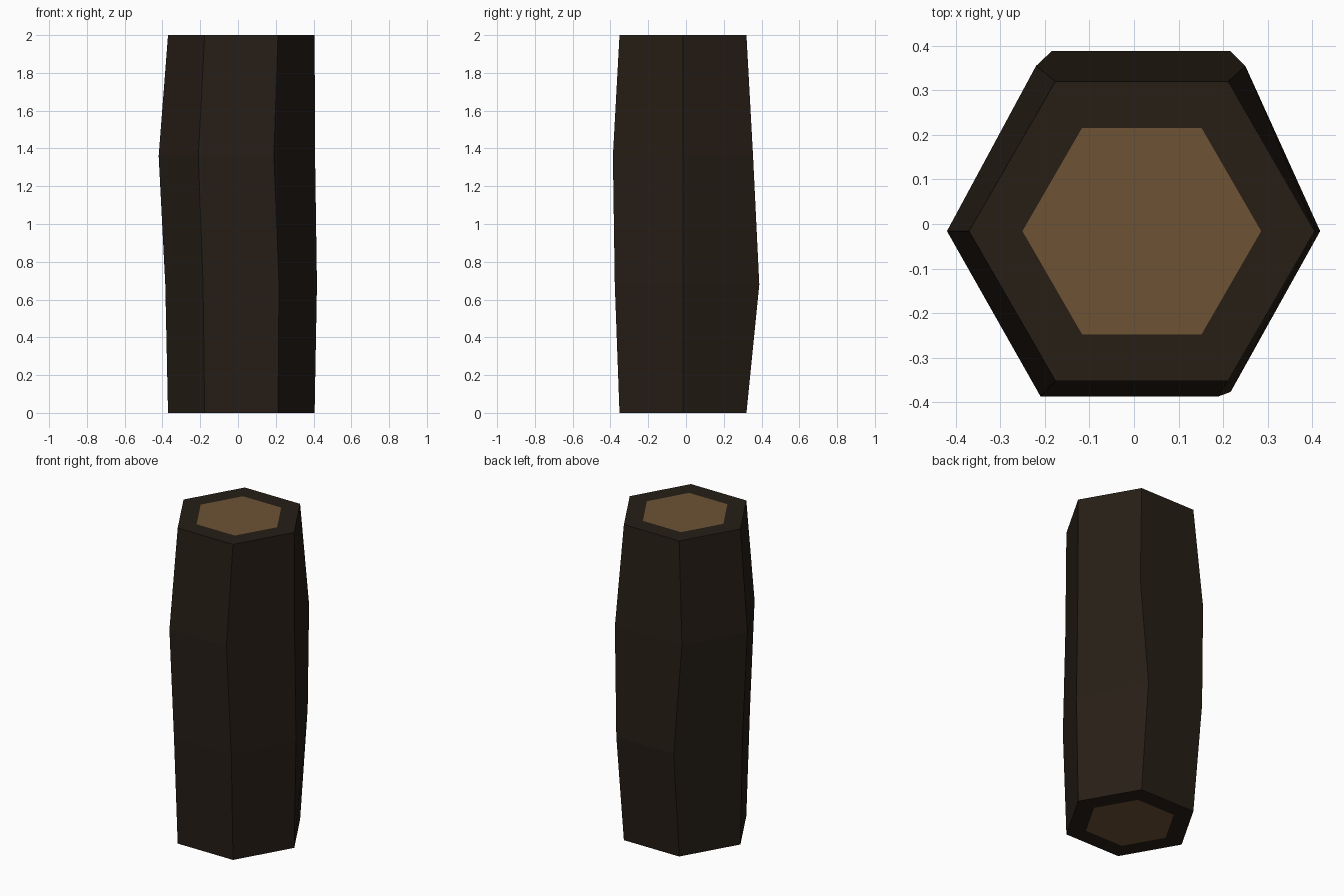
import bpy, bmesh
from math import cos, sin, radians

if "Cube" in bpy.data.objects:
    bpy.data.objects.remove(bpy.data.objects["Cube"])

CX, CY = 0.0175, -0.016


def material(name, rgb):
    m = bpy.data.materials.new(name)
    m.diffuse_color = (*rgb, 1)
    m.use_nodes = True
    m.node_tree.nodes["Principled BSDF"].inputs["Base Color"].default_value = m.diffuse_color
    return m


def hexagon(r):
    return [(CX + r * cos(radians(60 * i)), CY + r * sin(radians(60 * i))) for i in range(6)]


# Rings of the trunk, anticlockwise from the +x corner; the middle two are uneven
end = hexagon(0.388)
lower = [(0.418, CY), (0.217, 0.388), (-0.185, 0.388), (-0.385, CY), (-0.185, -0.377), (0.217, -0.377)]
upper = [(0.408, CY), (0.25, 0.355), (-0.22, 0.355), (-0.42, CY), (-0.21, -0.387), (0.19, -0.387)]
levels = [(0, end), (0.68, lower), (1.36, upper), (2, end)]

bm = bmesh.new()
rings = [[bm.verts.new((x, y, z)) for x, y in pts] for z, pts in levels]

# Bark sides
for a, b in zip(rings, rings[1:]):
    for i in range(6):
        j = (i + 1) % 6
        bm.faces.new((a[i], a[j], b[j], b[i]))

# Cut ends: bark rim around a flush wood core
for ring, z, flip in ((rings[0], 0, True), (rings[-1], 2, False)):
    core = [bm.verts.new((x, y, z)) for x, y in hexagon(0.268)]
    for i in range(6):
        j = (i + 1) % 6
        bm.faces.new((ring[i], ring[j], core[j], core[i]))
    face = bm.faces.new(core[::-1] if flip else core)
    face.material_index = 1

bmesh.ops.recalc_face_normals(bm, faces=bm.faces)
mesh = bpy.data.meshes.new("log")
bm.to_mesh(mesh)
bm.free()
mesh.materials.append(material("bark", (0.020, 0.013, 0.008)))
mesh.materials.append(material("wood", (0.155, 0.085, 0.036)))
bpy.context.collection.objects.link(bpy.data.objects.new("log", mesh))
